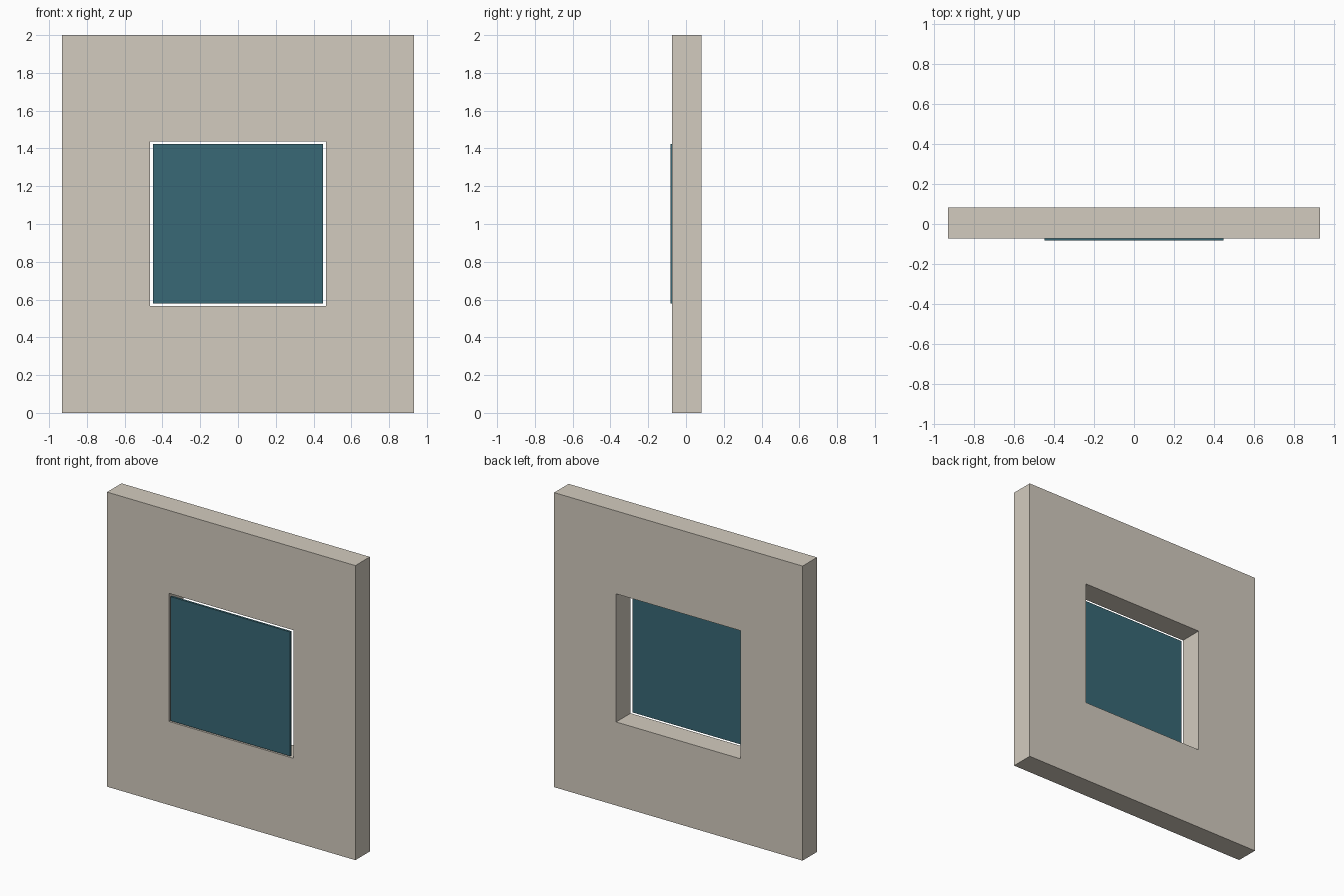
import bpy, bmesh

if "Cube" in bpy.data.objects:
    bpy.data.objects.remove(bpy.data.objects["Cube"])


def finish(name, bm, color):
    bmesh.ops.recalc_face_normals(bm, faces=bm.faces)
    mesh = bpy.data.meshes.new(name)
    bm.to_mesh(mesh)
    bm.free()
    mat = bpy.data.materials.new(name + "_material")
    mat.diffuse_color = color
    mat.use_nodes = True
    mat.node_tree.nodes["Principled BSDF"].inputs["Base Color"].default_value = mat.diffuse_color
    mesh.materials.append(mat)
    obj = bpy.data.objects.new(name, mesh)
    bpy.context.collection.objects.link(obj)


def rect(bm, half_w, z0, z1, y):
    return [bm.verts.new((x, y, z)) for x, z in
            ((-half_w, z0), (half_w, z0), (half_w, z1), (-half_w, z1))]


def bridge(bm, a, b):
    for i in range(4):
        j = (i + 1) % 4
        bm.faces.new((a[i], a[j], b[j], b[i]))


# Wall slab with a window opening through it
FRONT, BACK = -0.073, 0.082
bm = bmesh.new()
outer = [rect(bm, 0.933, 0, 2, y) for y in (FRONT, BACK)]
inner = [rect(bm, 0.467, 0.567, 1.437, y) for y in (FRONT, BACK)]
bridge(bm, *outer)
bridge(bm, *inner)
for o, i in zip(outer, inner):
    bridge(bm, o, i)
finish("wall", bm, (0.65, 0.6, 0.52, 1))

# Thin glass pane, slightly smaller than the opening and proud of the front
bm = bmesh.new()
front, back = (rect(bm, 0.449, 0.58, 1.423, y) for y in (-0.082, -0.067))
bridge(bm, front, back)
bm.faces.new(front)
bm.faces.new(back)
finish("window_pane", bm, (0.04, 0.14, 0.18, 1))
